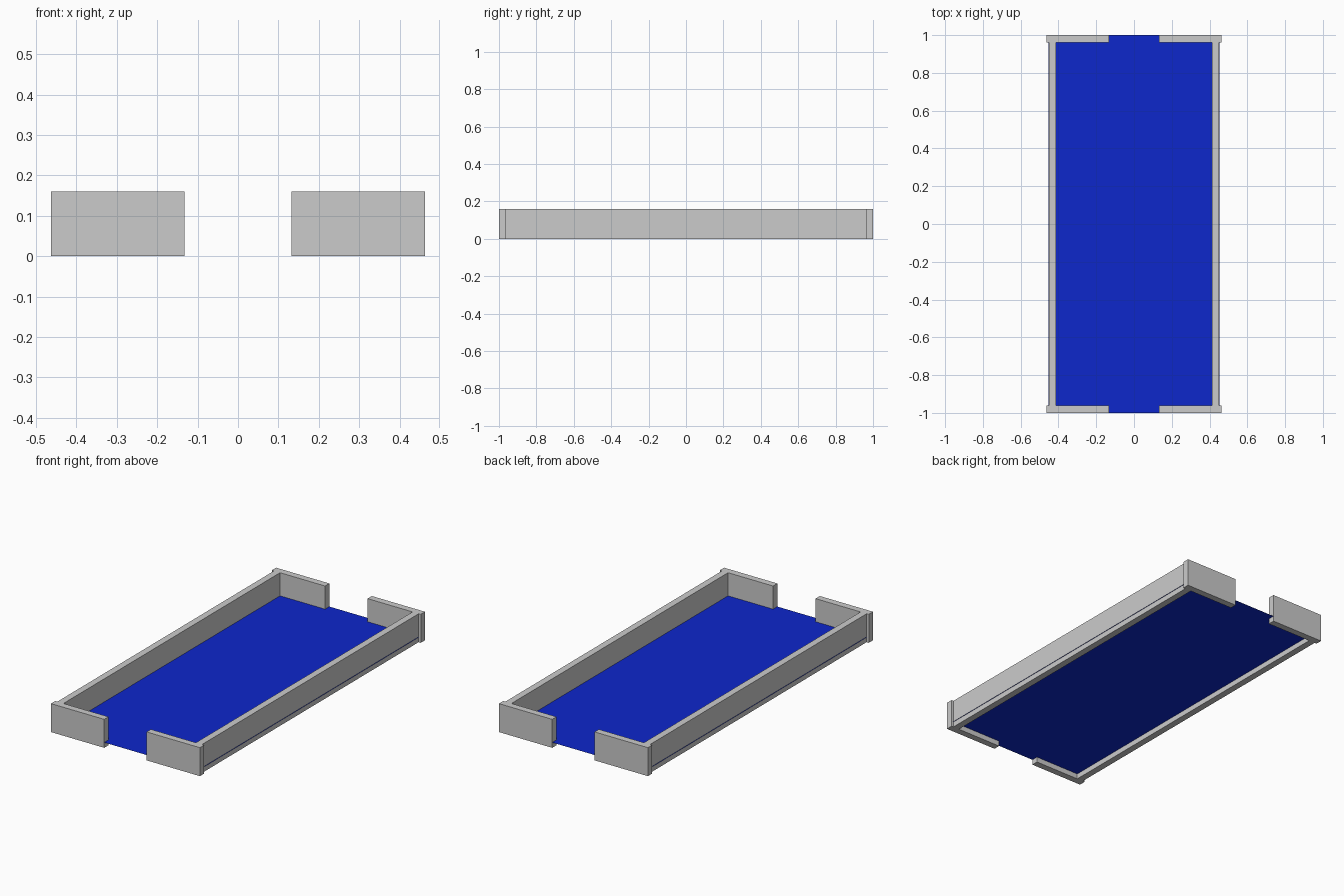
import bpy, bmesh
from mathutils import Matrix

if "Cube" in bpy.data.objects:
    bpy.data.objects.remove(bpy.data.objects["Cube"])

HEIGHT = 0.16


def box(name, x0, x1, y0, y1):
    """Wall block standing on the ground."""
    bm = bmesh.new()
    m = (Matrix.Translation(((x0 + x1) / 2, (y0 + y1) / 2, HEIGHT / 2))
         @ Matrix.Diagonal((x1 - x0, y1 - y0, HEIGHT, 1)))
    bmesh.ops.create_cube(bm, size=1, matrix=m)
    mesh = bpy.data.meshes.new(name)
    bm.to_mesh(mesh)
    bm.free()
    obj = bpy.data.objects.new(name, mesh)
    bpy.context.collection.objects.link(obj)
    return obj


def mirror(obj, x, y):
    mod = obj.modifiers.new("mirror", 'MIRROR')
    mod.use_axis = (x, y, False)
    mod.use_mirror_merge = False


# Long side walls
mirror(box("side_wall", 0.412, 0.45, -0.962, 0.962), True, False)

# Four short end walls leaving an opening at each end
mirror(box("end_wall", 0.132, 0.463, 0.962, 1.0), True, True)

# Flat blue floor sheet, slightly raised and just showing past the side walls
bpy.ops.mesh.primitive_plane_add(size=1, location=(0, 0, 0.03))
floor = bpy.context.object
floor.name = "floor"
floor.scale = (0.906, 2.0, 1)
blue = bpy.data.materials.new("blue")
blue.diffuse_color = (0.004, 0.02, 0.6, 1)
blue.use_nodes = True
blue.node_tree.nodes["Principled BSDF"].inputs["Base Color"].default_value = blue.diffuse_color
floor.data.materials.append(blue)
